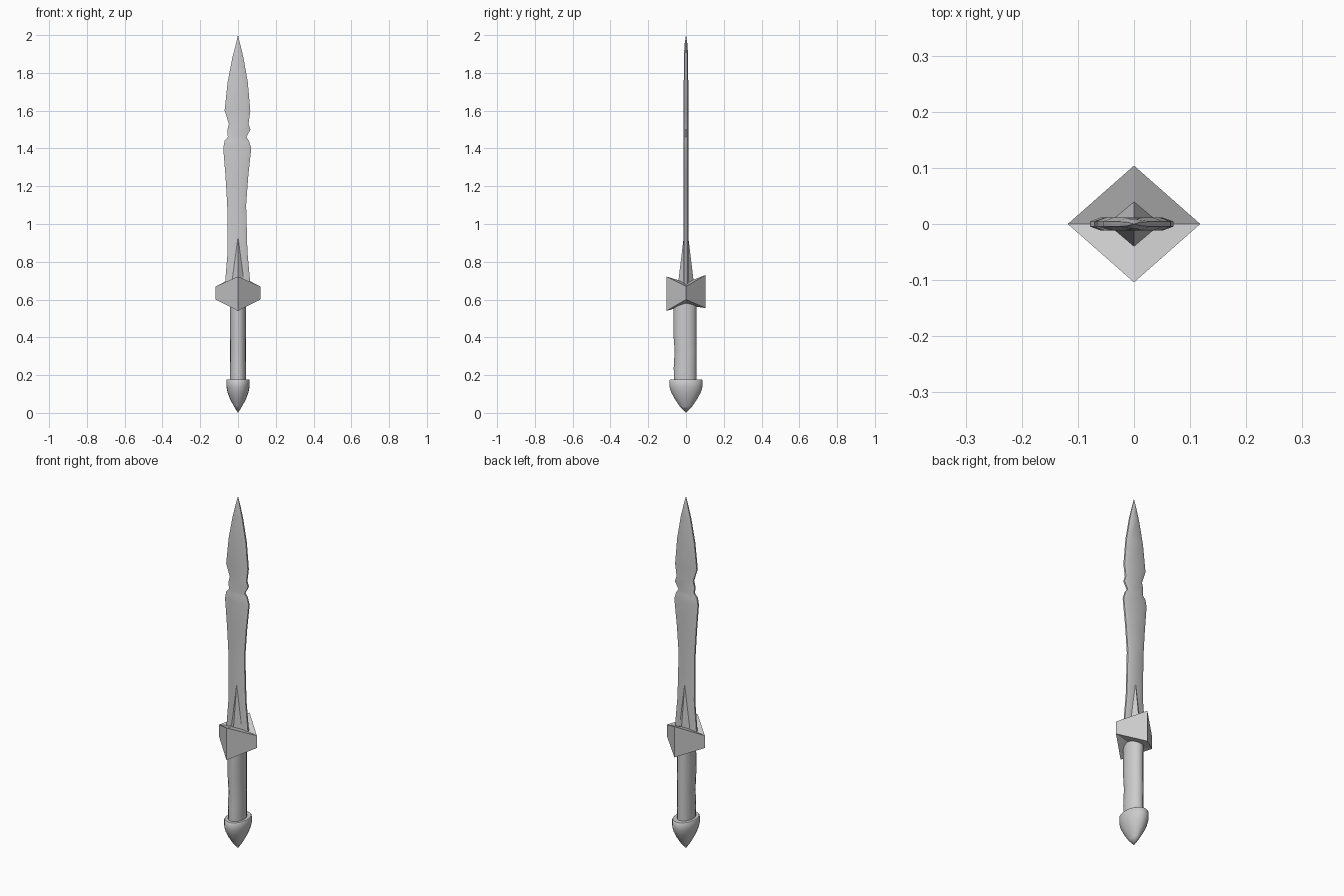
import bpy, bmesh, math

if "Cube" in bpy.data.objects:
    bpy.data.objects.remove(bpy.data.objects["Cube"])


def loft(name, rings, smooth_angle=None):
    """Skin a closed solid over equally sized rings of points, bottom to top."""
    bm = bmesh.new()
    rows = [[bm.verts.new(p) for p in ring] for ring in rings]
    n = len(rows[0])
    for a, b in zip(rows, rows[1:]):
        for i in range(n):
            j = (i + 1) % n
            bm.faces.new((a[i], a[j], b[j], b[i]))
    for cap in (rows[0], rows[-1]):
        bm.faces.new(cap)
    bmesh.ops.remove_doubles(bm, verts=bm.verts, dist=1e-5)
    bmesh.ops.recalc_face_normals(bm, faces=bm.faces)
    mesh = bpy.data.meshes.new(name)
    bm.to_mesh(mesh)
    bm.free()
    obj = bpy.data.objects.new(name, mesh)
    bpy.context.collection.objects.link(obj)
    if smooth_angle:
        bpy.ops.object.select_all(action='DESELECT')
        obj.select_set(True)
        bpy.context.view_layer.objects.active = obj
        bpy.ops.object.shade_smooth_by_angle(angle=math.radians(smooth_angle))
    return obj


def ellipse(rx, ry, z, n, cy=0.0):
    return [(rx * math.cos(2 * math.pi * i / n),
             cy + ry * math.sin(2 * math.pi * i / n), z) for i in range(n)]


# Blade: flat section with bevelled edges along a notched outline
def blade_ring(z, left, right, t):
    b = min(0.02, 0.3 * (right - left))
    e = 0.4 * t
    return [(left, -e, z), (left + b, -t, z), (right - b, -t, z), (right, -e, z),
            (right, e, z), (right - b, t, z), (left + b, t, z), (left, e, z)]


stations = [  # z, left x, right x, half thickness
    (0.66, -0.07, 0.067, 0.012), (0.72, -0.066, 0.062, 0.012),
    (0.85, -0.055, 0.050, 0.012), (1.10, -0.057, 0.043, 0.012),
    (1.25, -0.066, 0.054, 0.012), (1.40, -0.078, 0.070, 0.012),
    (1.44, -0.071, 0.058, 0.012), (1.46, -0.054, 0.044, 0.012),
    (1.50, -0.056, 0.066, 0.012), (1.53, -0.048, 0.056, 0.012),
    (1.60, -0.071, 0.065, 0.012), (1.75, -0.055, 0.052, 0.012),
    (1.88, -0.030, 0.029, 0.011), (1.95, -0.012, 0.012, 0.008),
    (2.00, 0.0, 0.0, 0.0)]
loft("blade", [blade_ring(*s) for s in stations], 35)

# Tapering spike that reinforces the base of the blade
loft("blade_spike", [ellipse(0.050, 0.045, 0.66, 4),
                     ellipse(0.0, 0.0, 1.03, 4)])

# Guard: diamond block, tall at front and back, low at the sides
corners = [(0.118, 0, 0.60, 0.67), (0, 0.104, 0.555, 0.73),
           (-0.118, 0, 0.60, 0.67), (0, -0.104, 0.54, 0.722)]
bm = bmesh.new()
low = [bm.verts.new((x, y, a)) for x, y, a, b in corners]
high = [bm.verts.new((x, y, b)) for x, y, a, b in corners]
mid_low, mid_high = bm.verts.new((0, 0, 0.57)), bm.verts.new((0, 0, 0.69))
for i in range(4):
    j = (i + 1) % 4
    bm.faces.new((low[i], low[j], high[j], high[i]))
    bm.faces.new((high[i], high[j], mid_high))
    bm.faces.new((low[j], low[i], mid_low))
bmesh.ops.recalc_face_normals(bm, faces=bm.faces)
guard_mesh = bpy.data.meshes.new("guard")
bm.to_mesh(guard_mesh)
bm.free()
bpy.context.collection.objects.link(bpy.data.objects.new("guard", guard_mesh))

# Grip: oval handle, slightly worn towards the bottom front
grip = [(0.15, 0.043, 0.060, -0.004), (0.24, 0.043, 0.060, -0.005),
        (0.33, 0.042, 0.058, -0.002), (0.42, 0.043, 0.061, -0.006),
        (0.60, 0.043, 0.061, -0.005)]
loft("grip", [ellipse(rx, ry, z, 16, cy) for z, rx, ry, cy in grip], 40)

# Pommel: oval cap drawn down to a point
pommel = [(0.0, 0.0, 0.0), (0.035, 0.022, 0.033), (0.075, 0.043, 0.060),
          (0.11, 0.056, 0.079), (0.14, 0.062, 0.088), (0.172, 0.062, 0.088),
          (0.178, 0.058, 0.083)]
loft("pommel", [ellipse(rx, ry, z, 20) for z, rx, ry in pommel], 40)
